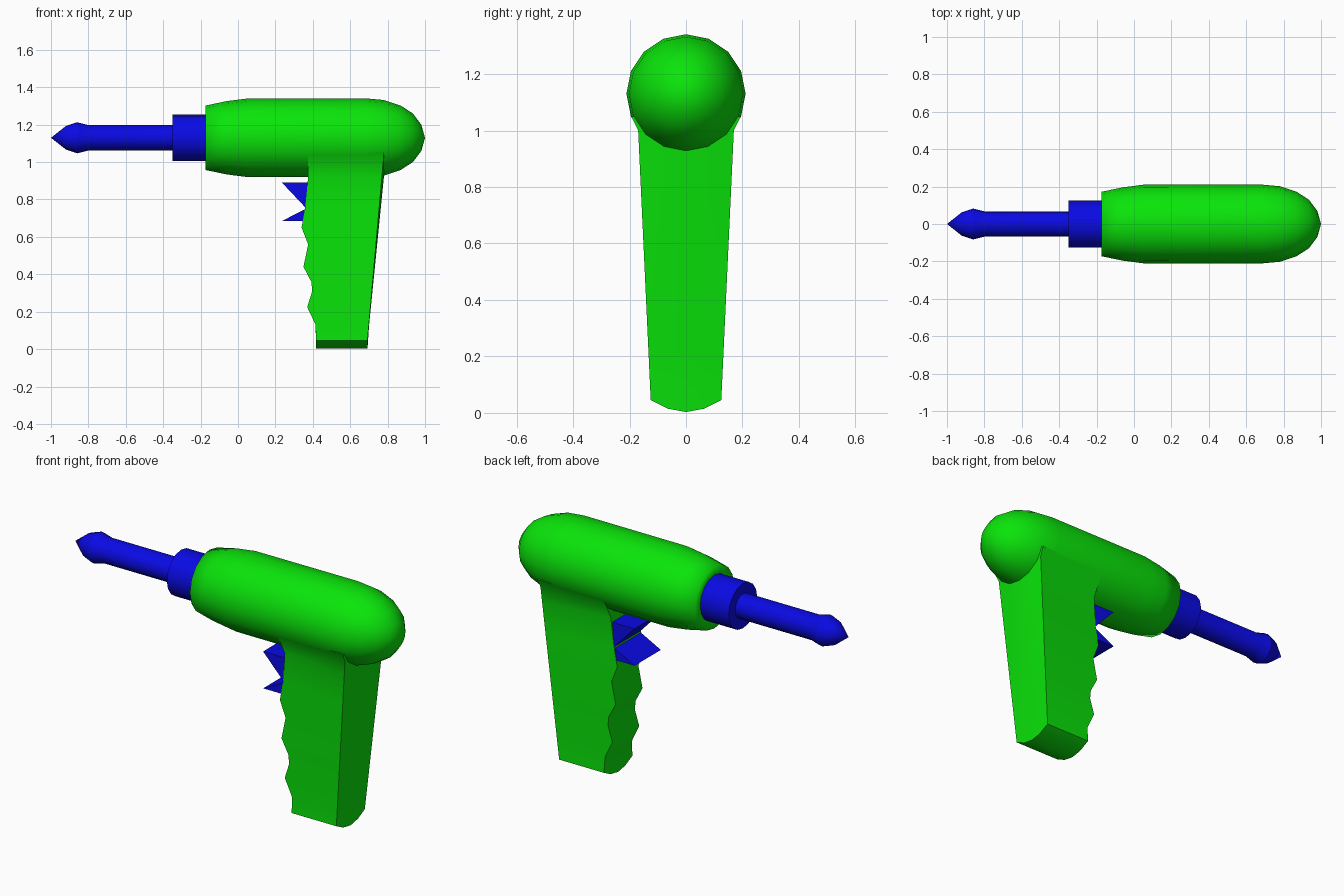
import bpy, bmesh, math
from math import sin, cos, pi, radians

if "Cube" in bpy.data.objects:
    bpy.data.objects.remove(bpy.data.objects["Cube"])

AXIS_Z = 1.13


def material(name, color):
    m = bpy.data.materials.new(name)
    m.diffuse_color = (*color, 1)
    m.use_nodes = True
    m.node_tree.nodes["Principled BSDF"].inputs["Base Color"].default_value = m.diffuse_color
    return m


green = material("green_plastic", (0.003, 0.78, 0.003))
blue = material("blue_plastic", (0.003, 0.003, 0.78))


def finish(name, bm, mat, angle):
    bmesh.ops.recalc_face_normals(bm, faces=bm.faces)
    me = bpy.data.meshes.new(name)
    bm.to_mesh(me)
    bm.free()
    me.materials.append(mat)
    ob = bpy.data.objects.new(name, me)
    bpy.context.collection.objects.link(ob)
    bpy.ops.object.select_all(action='DESELECT')
    ob.select_set(True)
    bpy.context.view_layer.objects.active = ob
    bpy.ops.object.shade_smooth_by_angle(angle=radians(angle))
    return ob


def bridge(bm, a, b):
    n = len(a)
    for i in range(n):
        bm.faces.new((a[i], a[(i + 1) % n], b[(i + 1) % n], b[i]))


def lathe_x(name, profile, sides, mat, angle=40):
    """Revolve (x, radius) points around the barrel axis."""
    bm = bmesh.new()
    rings = [[bm.verts.new((x, r * sin(2 * pi * i / sides), AXIS_Z + r * cos(2 * pi * i / sides)))
              for i in range(sides)] for x, r in profile]
    for a, b in zip(rings, rings[1:]):
        bridge(bm, a, b)
    bm.faces.new(rings[0])
    bm.faces.new(rings[-1])
    bmesh.ops.remove_doubles(bm, verts=bm.verts, dist=0.0005)
    return finish(name, bm, mat, angle)


# Rounded body (soft front rim), chuck and pointed bit
lathe_x("body", [(-0.175, 0.12), (-0.175, 0.172), (-0.06, 0.196), (0.05, 0.21), (0.68, 0.211),
                 (0.78, 0.202), (0.87, 0.172), (0.935, 0.13), (0.98, 0.07), (1.0, 0)], 16, green, 88)
lathe_x("chuck", [(-0.35, 0.125), (-0.12, 0.125)], 16, blue)
lathe_x("bit", [(-1.0, 0), (-0.92, 0.063), (-0.86, 0.083), (-0.8, 0.068), (-0.3, 0.068)], 16, blue, 26)

# Handle: narrower finger grips in front, flat back, curved base, top flared into the body
front = [(1.05, 0.375), (1.0, 0.375), (0.92, 0.375), (0.76, 0.36), (0.65, 0.34), (0.56, 0.375),
         (0.44, 0.35), (0.36, 0.392), (0.31, 0.397), (0.225, 0.37), (0.13, 0.415), (0.045, 0.417)]
cols = [-1, -0.52, 0, 0.52, 1]
base_drop = {0: 0.042, 0.52: 0.03, 1: 0.0}
bm = bmesh.new()
rings = []
for z, xf in front:
    half = 0.194 if z > 1.02 else 0.125 + (z - 0.045) * 0.0465
    half_front = 0.194 if z > 1.02 else 0.165 if z > 0.95 else 0.125 if z > 0.9 else 0.118
    xr = 0.688 + z * 0.1
    last = z == front[-1][0]
    if last:
        half_front = half
    drop = [base_drop[abs(c)] if last else 0 for c in cols]
    ring = [(xf, c * half_front, z - d) for c, d in zip(cols, drop)]
    ring += [(xr - 0.012 * z * c * c, c * half, z - d) for c, d in zip(cols[::-1], drop)]
    rings.append([bm.verts.new(p) for p in ring])
for a, b in zip(rings, rings[1:]):
    bridge(bm, a, b)
for ring in (rings[0], rings[-1]):
    for i in range(4):
        bm.faces.new((ring[i], ring[i + 1], ring[8 - i], ring[9 - i]))
finish("handle", bm, green, 55)

# Trigger: notched profile extruded across the grip
outline = [(0.235, 0.89), (0.365, 0.752), (0.235, 0.685), (0.4, 0.685), (0.4, 0.752), (0.4, 0.89)]
bm = bmesh.new()
sides = [[bm.verts.new((x, y, z)) for x, z in outline] for y in (-0.115, 0.115)]
bridge(bm, *sides)
for s in sides:
    bm.faces.new((s[0], s[1], s[4], s[5]))
    bm.faces.new((s[1], s[2], s[3], s[4]))
finish("trigger", bm, blue, 30)
